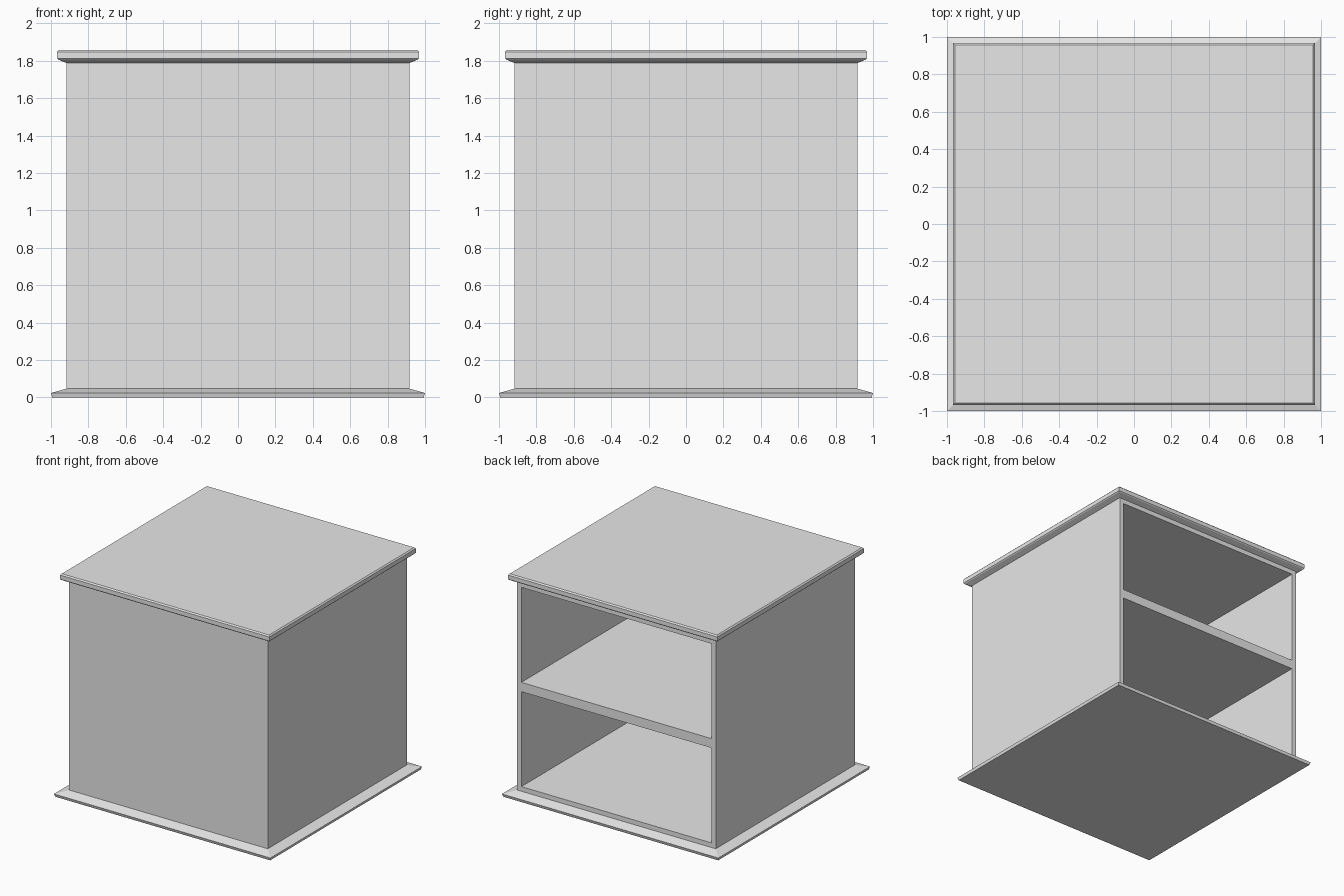
import bpy
import bmesh

if "Cube" in bpy.data.objects:
    bpy.data.objects.remove(bpy.data.objects["Cube"], do_unlink=True)

HALF, BOTTOM, TOP = 0.917, 0.047, 1.788   # carcass half width and height range
WALL = 0.055

grey = bpy.data.materials.new("Plain grey")
grey.use_nodes = True
grey.diffuse_color = (0.8, 0.8, 0.8, 1)
grey.node_tree.nodes["Principled BSDF"].inputs["Base Color"].default_value = (0.8, 0.8, 0.8, 1)


def finish(bm, name):
    bmesh.ops.recalc_face_normals(bm, faces=bm.faces)
    mesh = bpy.data.meshes.new(name)
    bm.to_mesh(mesh)
    bm.free()
    mesh.materials.append(grey)
    obj = bpy.data.objects.new(name, mesh)
    bpy.context.collection.objects.link(obj)
    return obj


def square_loft(bm, profile):
    """Stack square rings given as (half width, height) and cap both ends."""
    rings = [[bm.verts.new((sx * h, sy * h, z))
              for sx, sy in ((-1, -1), (1, -1), (1, 1), (-1, 1))]
             for h, z in profile]
    for low, high in zip(rings, rings[1:]):
        for i in range(4):
            j = (i + 1) % 4
            bm.faces.new((low[i], low[j], high[j], high[i]))
    bm.faces.new(rings[0][::-1])
    bm.faces.new(rings[-1])


# Carcass: two stacked compartments, open at the back
bm = bmesh.new()
square_loft(bm, [(HALF, BOTTOM), (HALF, (BOTTOM + TOP) / 2), (HALF, TOP)])
bmesh.ops.recalc_face_normals(bm, faces=bm.faces)
openings = [f for f in bm.faces if f.normal.y > 0.9]
bmesh.ops.inset_individual(bm, faces=openings, thickness=WALL)
bmesh.ops.inset_individual(bm, faces=openings, thickness=0, depth=WALL - 2 * HALF)
finish(bm, "carcass")

# Base plinth: thin skirt with a sloping upper edge
bm = bmesh.new()
square_loft(bm, [(0.993, 0), (1.0, 0.024), (HALF, BOTTOM)])
finish(bm, "base_plinth")

# Top board: chamfered underside and softened upper edge
bm = bmesh.new()
square_loft(bm, [(HALF, TOP), (0.96, 1.806), (0.967, 1.813),
                 (0.967, 1.848), (0.957, 1.858)])
finish(bm, "top_board")
